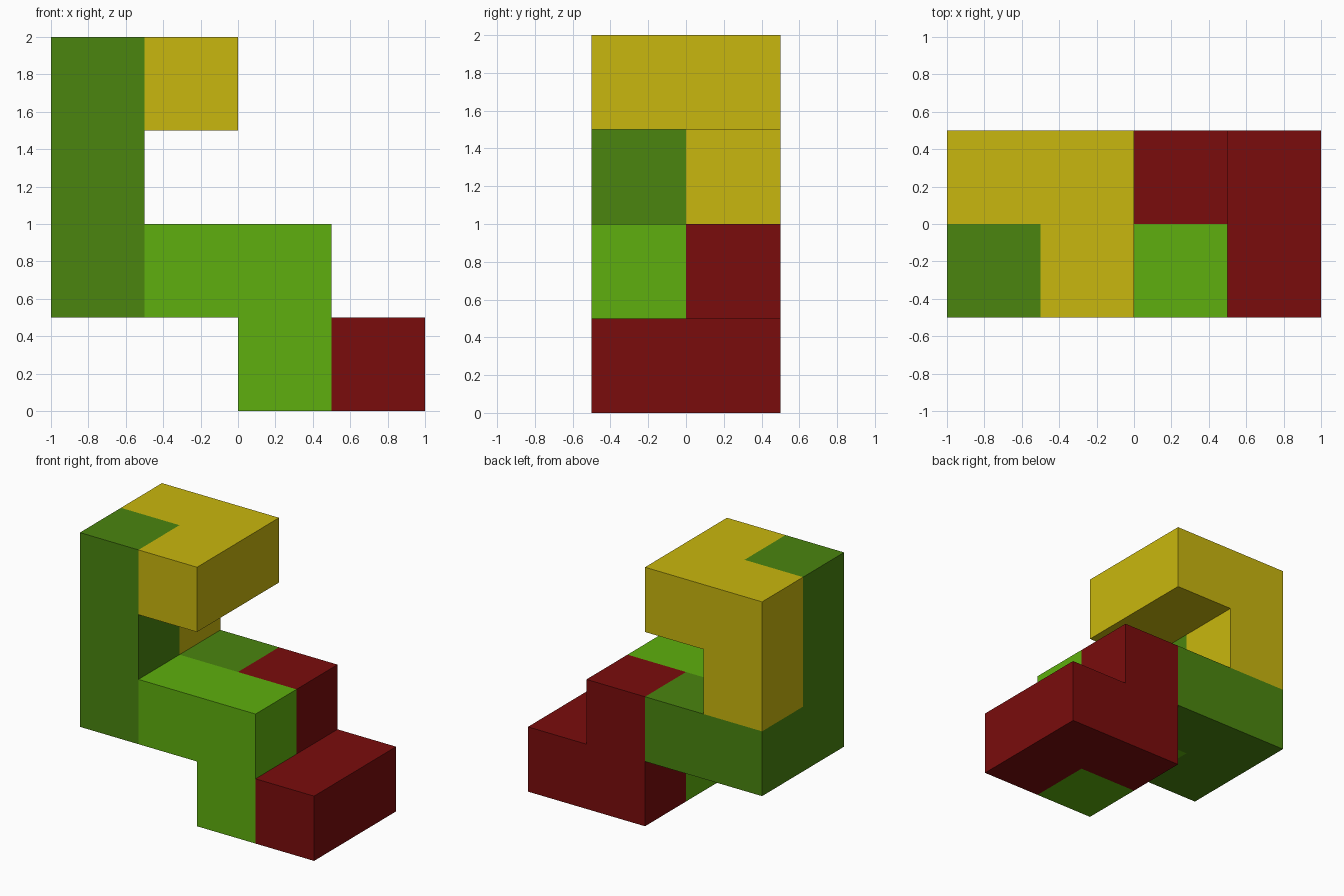
import bpy, bmesh
from mathutils import Vector

if "Cube" in bpy.data.objects:
    bpy.data.objects.remove(bpy.data.objects["Cube"])

S = 0.5  # edge of one unit cube


def make_material(name, rgb):
    mat = bpy.data.materials.new(name)
    mat.diffuse_color = (*rgb, 1.0)
    mat.use_nodes = True
    mat.node_tree.nodes["Principled BSDF"].inputs["Base Color"].default_value = mat.diffuse_color
    return mat


def cell_piece(name, cells, mat):
    """Closed solid made of unit cubes, without faces between its own cubes."""
    bm = bmesh.new()
    filled = set(cells)
    for cell in cells:
        for axis in range(3):
            for sign in (-1, 1):
                n = [0, 0, 0]
                n[axis] = sign
                if tuple(c + d for c, d in zip(cell, n)) in filled:
                    continue
                u, v, w = Vector(), Vector(), Vector(n)
                u[(axis + 1) % 3] = 1
                v[(axis + 2) % 3] = sign
                mid = Vector(cell) + Vector((0.5, 0.5, 0.5)) + w / 2
                corners = [mid + (a * u + b * v) / 2
                           for a, b in ((-1, -1), (1, -1), (1, 1), (-1, 1))]
                bm.faces.new([bm.verts.new(p * S + Vector((-1, -0.5, 0)))
                              for p in corners])
    bmesh.ops.remove_doubles(bm, verts=bm.verts, dist=1e-4)
    # merge flat neighbours into single faces
    bmesh.ops.dissolve_limit(bm, angle_limit=0.01, verts=bm.verts, edges=bm.edges)
    bmesh.ops.recalc_face_normals(bm, faces=bm.faces)
    mesh = bpy.data.meshes.new(name)
    bm.to_mesh(mesh)
    bm.free()
    mesh.materials.append(mat)
    bpy.context.collection.objects.link(bpy.data.objects.new(name, mesh))


# Four interlocking pieces, cells counted from the left, front, bottom corner
cell_piece("tall_corner_piece",
           [(0, 0, 3), (0, 0, 2), (0, 0, 1), (0, 1, 1), (1, 1, 1)],
           make_material("dark green", (0.069, 0.235, 0.0048)))
cell_piece("front_angle_piece",
           [(1, 0, 1), (2, 0, 1), (2, 0, 0)],
           make_material("light green", (0.112, 0.429, 0.0044)))
cell_piece("lower_twist_piece",
           [(2, 1, 1), (2, 1, 0), (3, 1, 0), (3, 0, 0)],
           make_material("dark red", (0.195, 0.0037, 0.0037)))
cell_piece("upper_twist_piece",
           [(0, 1, 2), (0, 1, 3), (1, 1, 3), (1, 0, 3)],
           make_material("yellow", (0.584, 0.474, 0.0044)))
